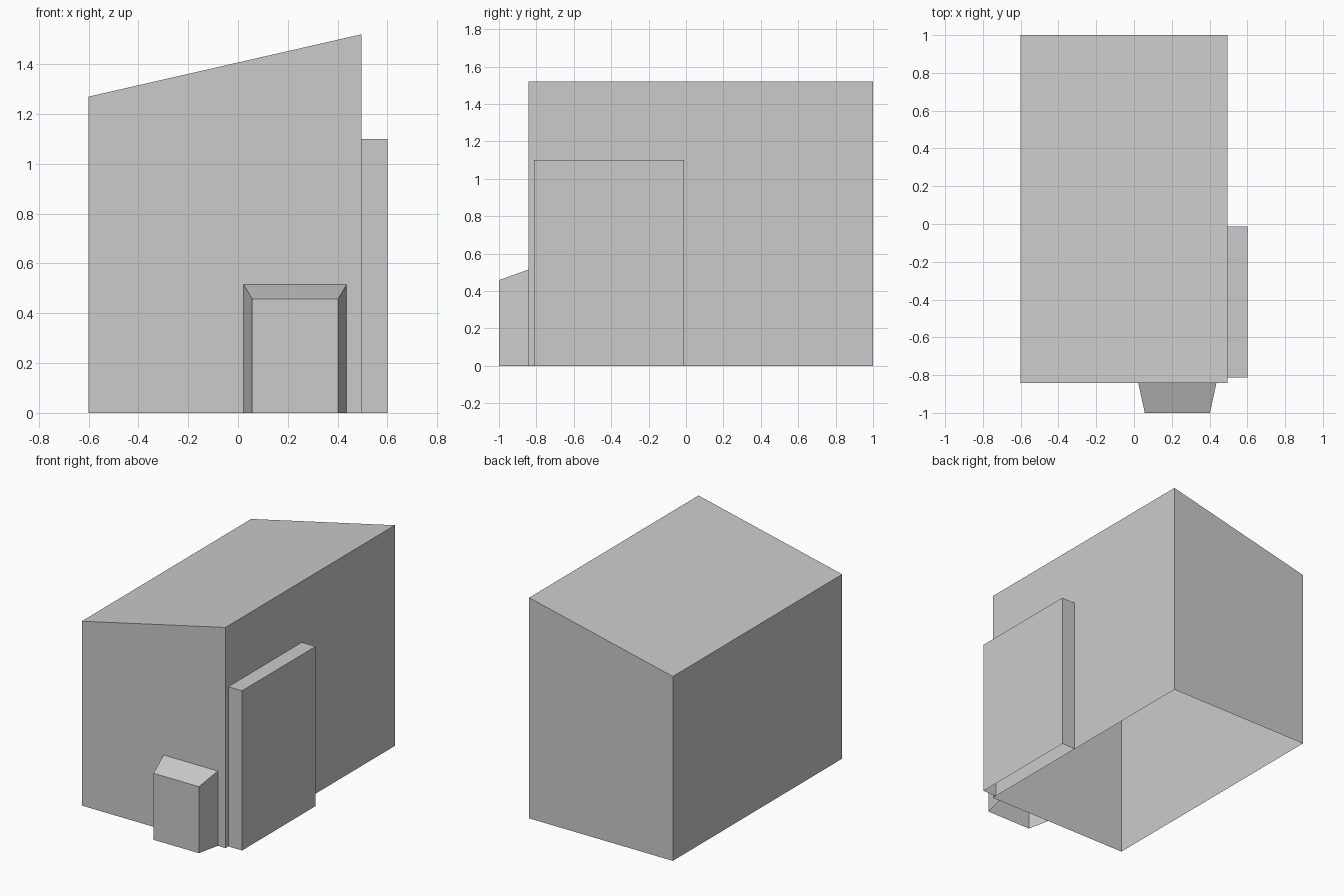
import bpy, bmesh

if "Cube" in bpy.data.objects:
    bpy.data.objects.remove(bpy.data.objects["Cube"])


def box_profile(x0, x1, top_left, top_right):
    """Bottom-left, bottom-right, top-right, top-left in the xz plane."""
    return [(x0, 0), (x1, 0), (x1, top_right), (x0, top_left)]


def shell(name, y0, front, y1, back, sides, back_cap=True):
    """Loft front to back; sides: 1 right, 2 top, 3 left (bottom stays open)."""
    bm = bmesh.new()
    f = [bm.verts.new((x, y0, z)) for x, z in front]
    b = [bm.verts.new((x, y1, z)) for x, z in back]
    bm.faces.new(f)
    if back_cap:
        bm.faces.new(b[::-1])
    for i in sides:
        j = (i + 1) % 4
        bm.faces.new((f[j], f[i], b[i], b[j]))
    mesh = bpy.data.meshes.new(name)
    bm.to_mesh(mesh)
    bm.free()
    obj = bpy.data.objects.new(name, mesh)
    bpy.context.collection.objects.link(obj)
    return obj


# Main building with a single-pitch roof
main = box_profile(-0.6, 0.495, 1.27, 1.52)
shell("building", -0.843, main, 1.0, main, (1, 2, 3))

# Tapered porch on the front wall
shell("porch", -1.0, box_profile(0.057, 0.402, 0.458, 0.458),
      -0.843, box_profile(0.023, 0.436, 0.515, 0.515), (1, 2, 3), back_cap=False)

# Flat slab on the right wall
slab = box_profile(0.495, 0.6, 1.1, 1.1)
shell("side_slab", -0.813, slab, -0.012, slab, (1, 2))
